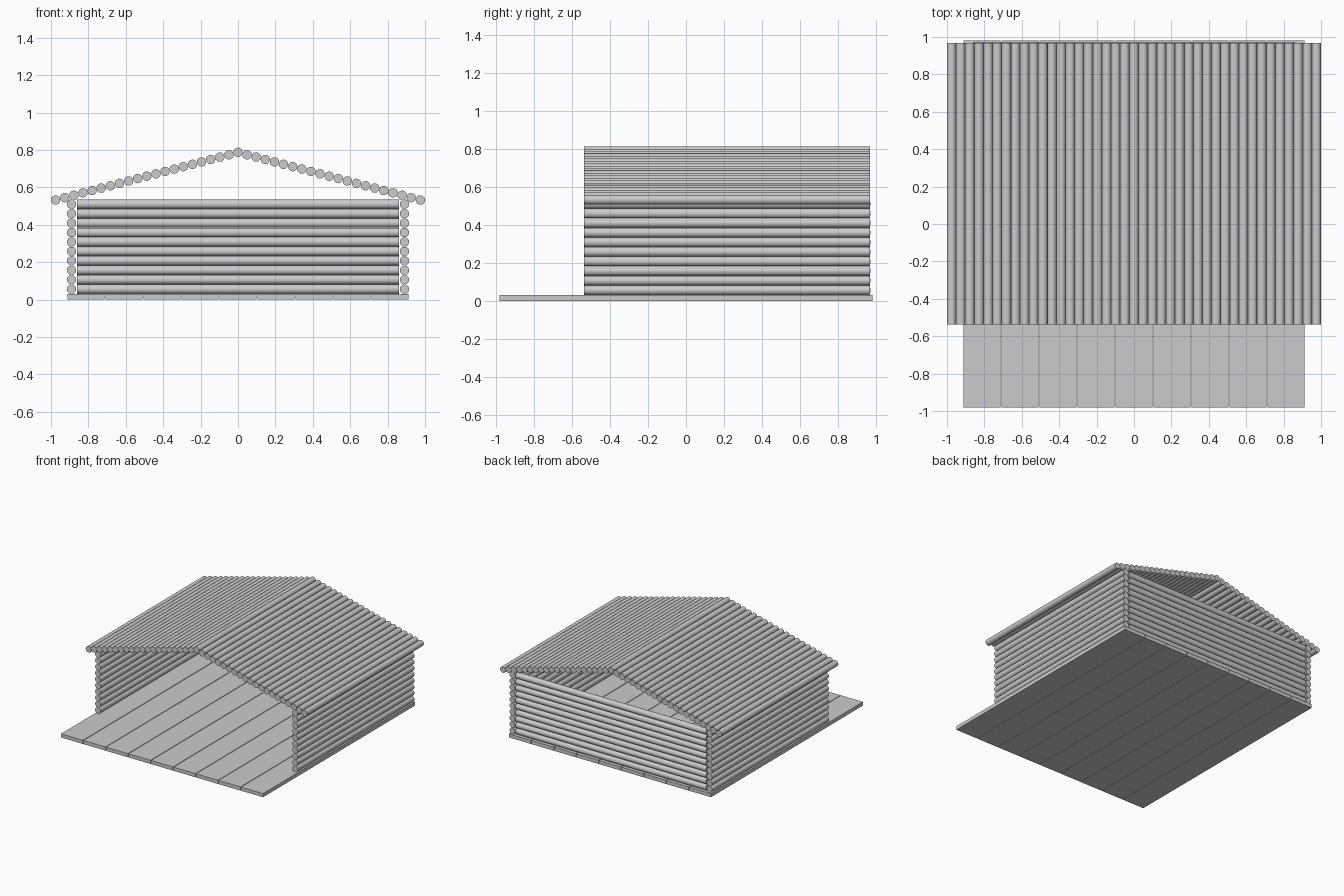
import bpy
import math

if "Cube" in bpy.data.objects:
    bpy.data.objects.remove(bpy.data.objects["Cube"])

# One plain grey for the whole model
grey = bpy.data.materials.new("plain_grey")
grey.diffuse_color = (0.6, 0.6, 0.6, 1.0)
grey.use_nodes = True
grey.node_tree.nodes["Principled BSDF"].inputs["Base Color"].default_value = grey.diffuse_color

R = 0.025                       # log radius
Y_FRONT, Y_BACK = -0.536, 0.969  # ends of walls and roof


def log(name, centre, length, axis):
    """Round log lying along x or y."""
    rot = (0, math.pi / 2, 0) if axis == "x" else (math.pi / 2, 0, 0)
    bpy.ops.mesh.primitive_cylinder_add(vertices=24, radius=R, depth=length,
                                        location=centre, rotation=rot)
    ob = bpy.context.object
    ob.name = name
    ob.data.materials.append(grey)
    bpy.ops.object.shade_smooth_by_angle(angle=math.radians(40))
    return ob


def plank(name, centre, size):
    bpy.ops.mesh.primitive_cube_add(size=1, location=centre)
    ob = bpy.context.object
    ob.name = name
    ob.scale = size
    bpy.ops.object.transform_apply(location=False, rotation=False, scale=True)
    ob.data.materials.append(grey)
    return ob


# Floor: nine boards running front to back
pitch = 0.2033
for i in range(9):
    plank(f"floor_board_{i + 1}", ((i - 4) * pitch, 0, 0.015),
          (pitch - 0.005, 1.96, 0.03))

# Walls: ten logs high, two sides and a back, open at the front
y_mid, y_len = (Y_FRONT + Y_BACK) / 2, Y_BACK - Y_FRONT
for i in range(10):
    z = 0.0555 + i * 0.0505
    for side, sx in (("left", -1), ("right", 1)):
        log(f"{side}_wall_log_{i + 1}", (sx * 0.89, y_mid, z), y_len, "y")
    log(f"back_wall_log_{i + 1}", (0, 0.947, z), 1.72, "x")

# Roof: ridge log and twenty logs down each slope
log("ridge_log", (0, y_mid, 0.787), y_len, "y")
for i in range(1, 21):
    t = i / 20
    for side, sx in (("left", -1), ("right", 1)):
        log(f"{side}_roof_log_{i}", (sx * 0.975 * t, y_mid, 0.787 - 0.255 * t),
            y_len, "y")
